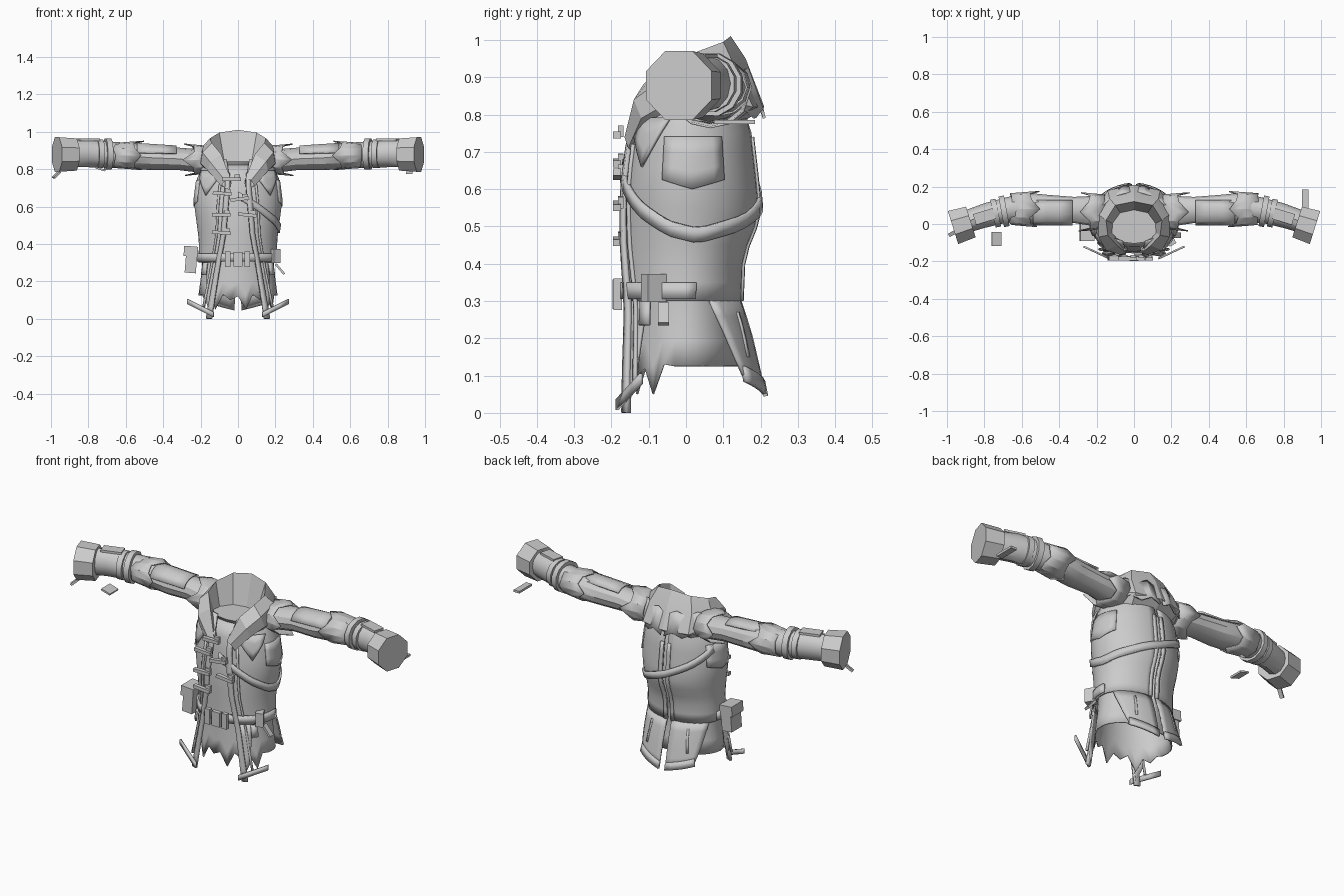
import bpy, bmesh, random
from math import sin, cos, pi, radians, degrees, asin
from mathutils import Vector, Matrix

random.seed(4)
if "Cube" in bpy.data.objects:
    bpy.data.objects.remove(bpy.data.objects["Cube"])

cloth = bpy.data.materials.new("grey cloth")
cloth.use_nodes = True
grey = (0.6, 0.6, 0.6, 1)
cloth.diffuse_color = grey
cloth.node_tree.nodes["Principled BSDF"].inputs["Base Color"].default_value = grey


def finish(name, bm, thick=0, sharp=32):
    bmesh.ops.recalc_face_normals(bm, faces=bm.faces)
    mesh = bpy.data.meshes.new(name)
    bm.to_mesh(mesh)
    bm.free()
    mesh.materials.append(cloth)
    ob = bpy.data.objects.new(name, mesh)
    bpy.context.collection.objects.link(ob)
    bpy.ops.object.select_all(action="DESELECT")
    ob.select_set(True)
    bpy.context.view_layer.objects.active = ob
    bpy.ops.object.shade_smooth_by_angle(angle=radians(sharp))
    if thick:
        mod = ob.modifiers.new("thickness", "SOLIDIFY")
        mod.thickness, mod.offset = thick, 0
    return ob


def loft(name, rows, thick=0, closed=False, caps=False, sharp=32):
    """Skin a list of equally long point rows."""
    bm = bmesh.new()
    rows = [[bm.verts.new(p) for p in row] for row in rows]
    n = len(rows[0])
    for a, b in zip(rows, rows[1:]):
        for i in range(n if closed else n - 1):
            j = (i + 1) % n
            bm.faces.new((a[i], a[j], b[j], b[i]))
    if caps:
        bm.faces.new(rows[0])
        bm.faces.new(rows[-1])
    return finish(name, bm, thick, sharp)


def sheet(name, fn, nu, nv, thick=0.008):
    return loft(name, [[fn(u / nu, v / nv) for u in range(nu + 1)]
                       for v in range(nv + 1)], thick)


def box(name, loc, size, tilt=0, turn=0):
    bm = bmesh.new()
    m = (Matrix.Translation(loc) @ Matrix.Rotation(turn, 4, "Z")
         @ Matrix.Rotation(tilt, 4, "Y") @ Matrix.Diagonal((*size, 1)))
    bmesh.ops.create_cube(bm, size=1, matrix=m)
    return finish(name, bm)


def drum(name, loc, axis, radius, depth, sides, flat=1.0):
    bm = bmesh.new()
    m = (Matrix.Translation(loc) @ Vector(axis).to_track_quat("Z", "Y").to_matrix().to_4x4()
         @ Matrix.Rotation(pi / sides, 4, "Z"))
    bmesh.ops.create_cone(bm, cap_ends=True, segments=sides, radius1=radius * flat,
                          radius2=radius, depth=depth, matrix=m)
    return finish(name, bm)


def lerp_table(table, z):
    for lo, hi in zip(table, table[1:]):
        if z <= hi[0]:
            t = max(0, (z - lo[0]) / (hi[0] - lo[0]))
            return [p + (q - p) * t for p, q in zip(lo[1:], hi[1:])]
    return table[-1][1:]


# height, half width, front depth, back depth
COAT = [(0, .275, .185, .22), (.1, .25, .182, .20), (.22, .222, .175, .172),
        (.3, .207, .17, .145), (.42, .205, .172, .15), (.53, .22, .17, .195),
        (.62, .232, .165, .187), (.75, .215, .145, .172), (.85, .17, .1, .14)]
SHIRT = [(0, .225, .16, .15), (.3, .185, .145, .125), (.55, .2, .145, .165),
         (.75, .19, .12, .145), (.82, .15, .09, .11)]


def surf(angle, z, off=0, table=COAT):
    """Point on the body: angle in degrees from the front towards +x."""
    rx, front, back = lerp_table(table, z)
    a = radians(angle)
    ry = front if cos(a) > 0 else back
    return Vector(((rx + off) * sin(a), -(ry + off) * cos(a), z))


def opening(z):
    """Angle of the coat's front edge."""
    x = lerp_table([(0, .145), (.25, .105), (.45, .07), (.75, .045), (.85, .06)], z)[0]
    return degrees(asin(x / lerp_table(COAT, z)[0]))


def mix(a, b, t):
    return a + (b - a) * t


# Undershirt with ragged hem, and the neck lining
def shirt_point(u, v):
    a = u * 360 - 180
    rag = [.12, .05, .13, .1][round(u * 32) % 4] if abs(a) < 70 else .125
    return surf(a, mix(rag, .82, v), 0, SHIRT)


sheet("undershirt", shirt_point, 32, 10, 0.006)
loft("neck_lining", [[(r * .13 * sin(i * pi / 8), -.01 - r * .095 * cos(i * pi / 8), z)
                      for i in range(16)] for r, z in ((1, .84), (.6, .78), (.1, .74))],
     closed=True, caps=True)

for s, side in ((1, "left"), (-1, "right")):
    # Coat body, front tail and back tail with side vent
    sheet(side + "_coat_body", lambda u, v: surf(
        s * mix(opening(mix(.3, .85, v)), 177, u), mix(.3, .85, v)), 16, 11)
    sheet(side + "_front_tail", lambda u, v: surf(
        s * mix(opening(.3 * v), mix(42, 52, v), u), mix(.02 + .07 * u, .3, v)), 4, 4)
    sheet(side + "_back_tail", lambda u, v: surf(
        s * mix(mix(140, 116, v), 176, u), mix(.1 - .045 * u, .3, v)), 6, 5)
    # Raised trims along the front edge, front hem and back seam
    sheet(side + "_front_trim", lambda u, v: surf(
        s * (opening(mix(0, .78, v)) + 7 * u - 2), mix(0, .78, v), .008), 1, 12, .014)
    sheet(side + "_second_trim", lambda u, v: surf(
        s * (opening(mix(.06, .72, v)) + mix(11, 14, u)), mix(.06, .72, v), .006), 1, 12, .01)
    sheet(side + "_front_hem", lambda u, v: Vector(
        (s * mix(.13, .27, u), mix(-.185, -.12, u), .008 + .07 * u + .028 * v)), 3, 1, .01)
    sheet(side + "_back_hem", lambda u, v: surf(
        s * mix(140, 176, u), mix(.085, .045, u) + .04 * v, .004), 5, 1, .012)
    sheet(side + "_back_seam", lambda u, v: surf(
        s * mix(172, 177, u), mix(.3, .74, v), .005), 1, 9, .01)
    # Side panel seam and rag hanging from the waist
    sheet(side + "_side_panel", lambda u, v: surf(
        s * mix(68, 122, u), mix(.6 + .05 * abs(u - .5), .74, v), .005), 6, 3)
    sheet(side + "_waist_rag", lambda u, v: surf(
        s * mix(48, 58, u), mix(.235, .3, v), .012), 1, 2)
    sheet(side + "_back_slash", lambda u, v: surf(
        s * (148 + 3 * u), mix(.15, .27, v), .004), 1, 3)

    # Ragged chest flap
    sheet(side + "_chest_flap", lambda u, v: surf(
        s * mix(30, 62 + 10 * v, u), mix(.66 + .08 * abs(u * 2 - 1), .79, v), .012), 4, 3)

    # Sleeve: x, y, z, half depth, half height
    stations = [(.13, .05, .83, .08, .055), (.22, .07, .845, .08, .062),
                (.32, .075, .855, .07, .06), (.45, .075, .86, .08, .065),
                (.58, .085, .87, .083, .07), (.68, .075, .877, .068, .07),
                (.8, .045, .885, .066, .075), (.92, .005, .88, .062, .07)]
    loft(side + "_sleeve", [[(s * x, y + ry * cos(i * pi / 6), z + rz * sin(i * pi / 6))
                             for i in range(12)] for x, y, z, ry, rz in stations],
         closed=True, caps=True)

    # Torn shoulder cap and torn elbow wrap
    def torn(name, x0, x1, y, z, r, rag):
        rows = []
        for k in range(3):
            t = k / 2
            rows.append([(s * (mix(x0, x1, t) + (t * rag if i % 3 == 0 else 0)
                               + random.uniform(-.008, .008)),
                          y + (r + .012 * t) * cos(i * pi / 6),
                          z + (r - .018 + .012 * t) * sin(i * pi / 6)) for i in range(12)])
        loft(name, rows, .006, closed=True, sharp=15)

    torn(side + "_shoulder_cap", .16, .24, .065, .85, .09, .05)
    torn(side + "_elbow_wrap", .66, .55, .08, .873, .082, -.04)

    # Sleeve fold, forearm band and faceted cuff
    sheet(side + "_sleeve_fold", lambda u, v: Vector(
        (s * mix(.33, .54, u), .07 + .08 * cos(.8 + v * 2),
         .862 + mix(.062, .076, u) * sin(.8 + v * 2))), 3, 4)
    aim = (s * .95, -.3, 0)
    drum(side + "_arm_band", (s * .695, .068, .88), (s, -.18, 0), .086, .03, 12)
    drum(side + "_inner_band", (s * .74, .058, .882), (s, -.2, 0), .078, .03, 12)
    drum(side + "_cuff", (s * .92, -.004, .878), aim, .1, .1, 8, .93)
    box(side + "_forearm_plate", (s * .8, .04, .957), (.11, .06, .012), 0, -s * .3)

    # Folded hood, one half: lining, crest, slope, brim, underside
    hood = [[(0, .07, .82), (0, .12, 1.01), (0, .16, .95), (0, .21, .82), (0, .14, .77)],
            [(.07, .055, .82), (.1, .1, .995), (.13, .135, .92), (.14, .18, .82), (.12, .12, .77)],
            [(.11, 0, .82), (.15, .02, .965), (.19, .05, .92), (.2, .09, .84), (.17, .08, .78)],
            [(.11, -.04, .8), (.14, -.06, .94), (.19, -.07, .89), (.2, -.05, .83), (.17, -.03, .79)],
            [(.07, -.09, .78), (.09, -.115, .88), (.15, -.14, .84), (.16, -.12, .79), (.13, -.1, .77)],
            [(.035, -.13, .72), (.04, -.155, .75), (.07, -.165, .74), (.09, -.155, .71), (.06, -.14, .7)]]
    loft(side + "_hood", [[(s * x, y, z) for x, y, z in row] for row in hood],
         closed=True, sharp=25)
    # Loose hood layer lying on the shoulder blades
    sheet(side + "_hood_layer", lambda u, v: Vector(
        (s * mix(.01, .2, u), mix(.17, .07, u * u) + .04 * v,
         mix(.9, .79, v) + .025 * (round(u * 4) % 2))), 4, 2)

# Belt with buckle and loops
sheet("belt", lambda u, v: surf(mix(-100, 100, u), mix(.305, .35, v), .008), 20, 1, .012)
box("buckle", (0, -.185, .318), (.05, .024, .08))
for x in (-.055, .05):
    box("belt_loop", (x, -.183, .318), (.03, .022, .085))

# Diagonal strap round the body
STRAP = [(0, .64), (15, .605), (45, .53), (75, .475), (100, .455), (140, .49),
         (180, .55), (215, .62), (250, .7)]
sheet("diagonal_strap", lambda u, v: surf(
    250 * u, lerp_table(STRAP, 250 * u)[0] + .04 * v, .009), 26, 1, .01)

# Toggles across the front opening
for x, z, tilt in ((-.035, .745, 0), (-.085, .67, .05), (.01, .64, -.12),
                   (-.09, .555, 0), (.05, .555, .1), (-.09, .46, .08)):
    box("toggle", (x, -.185, z), (.1, .022, .018), tilt)
    box("toggle_cord", (x + .03, -.175, z + .01), (.03, .016, .03), tilt)

# Hip pouches
box("large_pouch", (-.25, -.04, .315), (.06, .09, .14), .08)
box("pouch_flap", (-.252, -.04, .36), (.075, .1, .055), .08)
box("small_pouch", (.195, -.085, .335), (.04, .06, .075), 0, .5)
box("hip_strap", (.225, -.06, .265), (.012, .03, .07), -.7)

# Loose strips at the wrists
box("left_wrist_strip", (.915, .13, .78), (.035, .11, .012))
box("right_wrist_strip", (-.97, -.05, .77), (.05, .02, .012), -.7, .5)
box("right_loose_scrap", (-.735, -.08, .8), (.055, .075, .01), .3)
